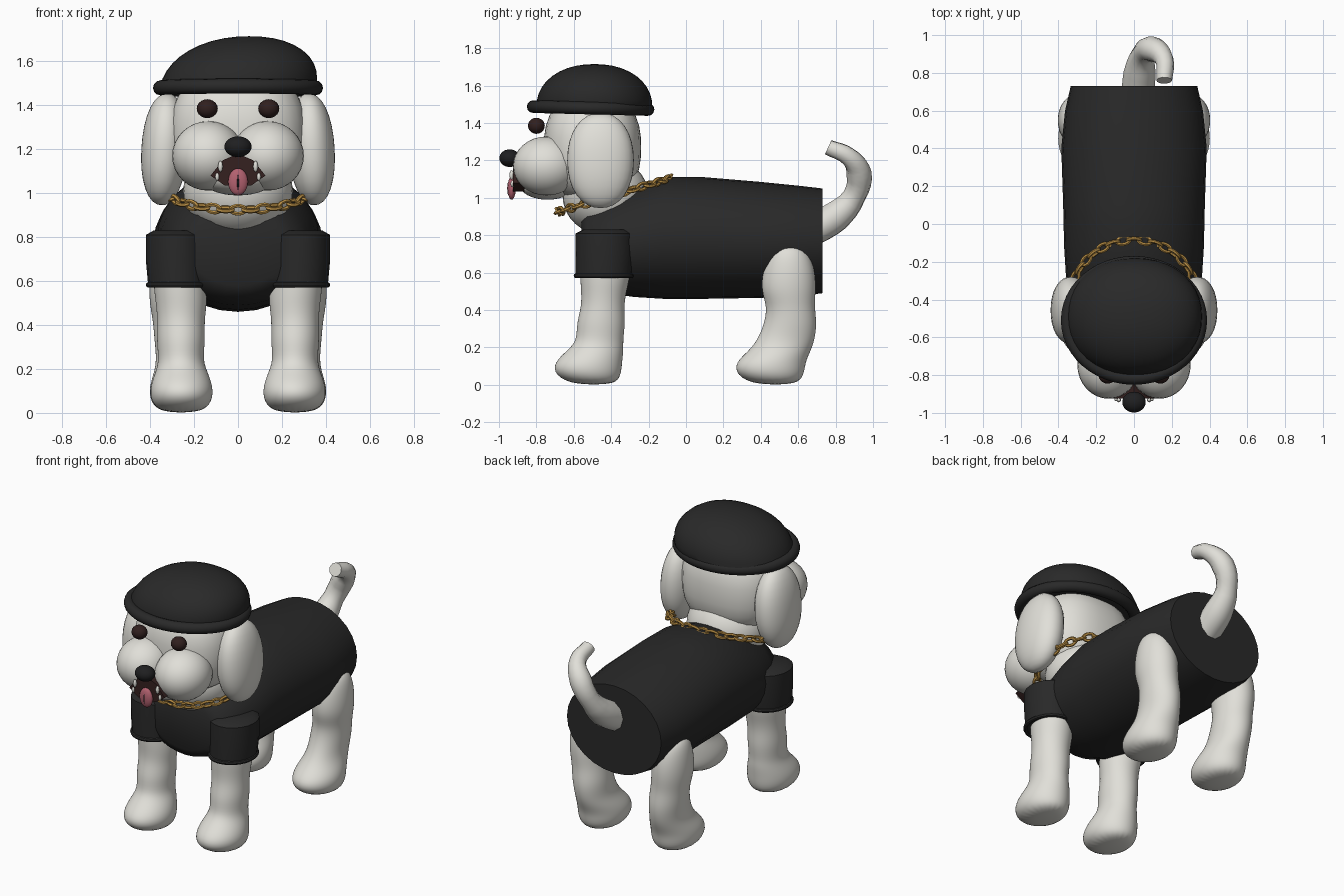
import bpy, bmesh, math
from mathutils import Vector, Matrix

if "Cube" in bpy.data.objects:
    bpy.data.objects.remove(bpy.data.objects["Cube"], do_unlink=True)


def material(name, rgb):
    m = bpy.data.materials.new(name)
    m.use_nodes = True
    m.diffuse_color = (*rgb, 1)
    m.node_tree.nodes["Principled BSDF"].inputs["Base Color"].default_value = (*rgb, 1)
    return m


FUR = material("warm white fur", (0.75, 0.74, 0.69))
CLOTH = material("black cloth", (0.022, 0.022, 0.022))
NOSE = material("nose black", (0.014, 0.014, 0.015))
EYE = material("dark brown eye", (0.03, 0.014, 0.013))
MOUTH = material("dark mouth", (0.035, 0.015, 0.014))
PINK = material("tongue pink", (0.45, 0.12, 0.16))
GOLD = material("gold", (0.5, 0.28, 0.06))
made = []


def finish(name, bm, mat):
    bmesh.ops.recalc_face_normals(bm, faces=bm.faces)
    me = bpy.data.meshes.new(name)
    bm.to_mesh(me)
    bm.free()
    me.materials.append(mat)
    ob = bpy.data.objects.new(name, me)
    bpy.context.collection.objects.link(ob)
    made.append(ob)
    return ob


def ball(name, mat, centre, radii, p=2, tilt=0, segs=32):
    """Ellipsoid; p above 2 makes it boxier, tilt turns it about y."""
    bm = bmesh.new()
    bmesh.ops.create_uvsphere(bm, u_segments=segs, v_segments=segs // 2, radius=1)
    rot = Matrix.Rotation(tilt, 3, 'Y')
    for v in bm.verts:
        n = sum(abs(c) ** p for c in v.co) ** (1 / p)
        v.co = rot @ Vector([c / n * r for c, r in zip(v.co, radii)]) + Vector(centre)
    return finish(name, bm, mat)


def loft(name, mat, rings, axis='z', segs=20, smooth=0):
    """Closed skin over elliptical rings: position, centre a, centre b, radius a, radius b."""
    bm = bmesh.new()
    loops = []
    for t, a, b, ra, rb in rings:
        loop = []
        for i in range(segs):
            w = math.tau * i / segs
            u, v = a + ra * math.cos(w), b + rb * math.sin(w)
            loop.append(bm.verts.new((u, v, t) if axis == 'z' else (u, t, v)))
        loops.append(loop)
    for low, high in zip(loops, loops[1:]):
        for i in range(segs):
            j = (i + 1) % segs
            bm.faces.new((low[i], low[j], high[j], high[i]))
    bm.faces.new(loops[0])
    bm.faces.new(loops[-1])
    ob = finish(name, bm, mat)
    if smooth:
        ob.modifiers.new("Smooth", 'SUBSURF').levels = smooth
        ob.modifiers["Smooth"].render_levels = smooth
    return ob


def ring(bm, matrix, major, minor, segs, sides, stretch=(1, 1)):
    """Add a torus lying in the local xy plane, its outline stretched."""
    grid = []
    for i in range(segs):
        a = math.tau * i / segs
        row = []
        for k in range(sides):
            b = math.tau * k / sides
            r = minor * math.cos(b)
            co = Vector(((major * stretch[0] + r) * math.cos(a),
                         (major * stretch[1] + r) * math.sin(a), minor * math.sin(b)))
            row.append(bm.verts.new(matrix @ co))
        grid.append(row)
    for i in range(segs):
        for k in range(sides):
            n, m = (i + 1) % segs, (k + 1) % sides
            bm.faces.new((grid[i][k], grid[n][k], grid[n][m], grid[i][m]))


# Head, neck and muzzle
ball("head", FUR, (0, -0.5, 1.27), (0.31, 0.26, 0.29), p=2.5)
ball("neck", FUR, (0, -0.43, 1.01), (0.25, 0.23, 0.21))
ball("chin", FUR, (0, -0.74, 1.07), (0.17, 0.15, 0.08))
ball("nose", NOSE, (0, -0.943, 1.212), (0.062, 0.055, 0.047))
for s, side in ((1, "left"), (-1, "right")):
    ball(side + "_cheek", FUR, (s * 0.135, -0.745, 1.17), (0.165, 0.18, 0.158))
    ball(side + "_eye", EYE, (s * 0.14, -0.8, 1.385), (0.048, 0.045, 0.043), segs=20)
    ball(side + "_ear", FUR, (s * 0.335, -0.457, 1.2), (0.105, 0.178, 0.255), p=2.15, tilt=s * -0.06)
    ball(side + "_upper_tooth", FUR, (s * 0.08, -0.932, 1.122), (0.011, 0.012, 0.026), segs=12)
    ball(side + "_lower_tooth", FUR, (s * 0.095, -0.928, 1.075), (0.009, 0.01, 0.018), segs=12)

# Open mouth with tongue
bm = bmesh.new()
outline = [(0, 1.18), (0.07, 1.15), (0.125, 1.08), (0.06, 1.035),
           (-0.06, 1.035), (-0.125, 1.08), (-0.07, 1.15)]
face = bm.faces.new([bm.verts.new((x, -0.925, z)) for x, z in outline])
back = bmesh.ops.extrude_face_region(bm, geom=[face])["geom"]
for v in back:
    if isinstance(v, bmesh.types.BMVert):
        v.co.y = -0.82
finish("mouth", bm, MOUTH)
ball("tongue", PINK, (0, -0.932, 1.052), (0.045, 0.022, 0.062), segs=24)
ball("tongue_groove", NOSE, (0, -0.95, 1.05), (0.005, 0.006, 0.035), segs=12)

# Cap: leaning crown and rolled brim
crown = ball("cap_crown", CLOTH, (0, -0.49, 1.485), (0.355, 0.31, 0.23), p=2.15, segs=40)
for v in crown.data.vertices:
    h = v.co.z - 1.485
    if h < 0:
        v.co.z = 1.485 + h * 0.1
    else:
        v.co.x += 0.22 * h
bm = bmesh.new()
ring(bm, Matrix.Translation((0, -0.51, 1.48)) @ Matrix.Rotation(-0.025, 4, 'X'),
     1, 0.034, 48, 12, (0.353, 0.307))
finish("cap_brim", bm, CLOTH)

# Shirt body, cut flat at the rear
loft("shirt_body", CLOTH, [
    (-0.56, 0, 0.74, 0.22, 0.16), (-0.53, 0, 0.74, 0.28, 0.21),
    (-0.42, 0, 0.75, 0.33, 0.26), (-0.28, 0, 0.765, 0.36, 0.295),
    (-0.12, 0, 0.785, 0.37, 0.325), (0.1, 0, 0.785, 0.375, 0.325),
    (0.4, 0, 0.775, 0.385, 0.31), (0.6, 0, 0.77, 0.365, 0.295),
    (0.73, 0, 0.77, 0.335, 0.28)], axis='y', segs=28)

# Legs, sleeves and hems
front_leg = [(0.8, 0.27, -0.43, 0.11, 0.12), (0.6, 0.265, -0.43, 0.125, 0.14),
             (0.5, 0.257, -0.44, 0.118, 0.122), (0.42, 0.26, -0.445, 0.108, 0.115),
             (0.33, 0.26, -0.455, 0.112, 0.132), (0.24, 0.26, -0.46, 0.102, 0.125),
             (0.19, 0.257, -0.48, 0.118, 0.148), (0.12, 0.257, -0.525, 0.146, 0.186),
             (0.05, 0.257, -0.525, 0.143, 0.18), (0, 0.257, -0.49, 0.09, 0.11)]
rear_leg = [(0.75, 0.3, 0.55, 0.05, 0.06), (0.71, 0.3, 0.55, 0.092, 0.112),
            (0.6, 0.292, 0.55, 0.115, 0.144), (0.5, 0.29, 0.548, 0.115, 0.148),
            (0.42, 0.28, 0.56, 0.108, 0.128), (0.33, 0.27, 0.56, 0.112, 0.142),
            (0.24, 0.265, 0.535, 0.107, 0.155), (0.18, 0.26, 0.5, 0.125, 0.168),
            (0.12, 0.26, 0.45, 0.146, 0.19), (0.05, 0.26, 0.45, 0.143, 0.184),
            (0, 0.26, 0.48, 0.09, 0.11)]
sleeve = [(0.83, 0.275, -0.43, 0.11, 0.12), (0.81, 0.28, -0.435, 0.14, 0.155),
          (0.7, 0.28, -0.435, 0.14, 0.157), (0.58, 0.275, -0.44, 0.134, 0.15)]
for s, side in ((1, "left"), (-1, "right")):
    for part, rings, mat, sub in (("front_leg", front_leg, FUR, 2), ("rear_leg", rear_leg, FUR, 2),
                                  ("sleeve", sleeve, CLOTH, 0)):
        loft(side + "_" + part, mat, [(t, s * a, b, ra, rb) for t, a, b, ra, rb in rings], smooth=sub)
    bm = bmesh.new()
    ring(bm, Matrix.Translation((s * 0.275, -0.44, 0.583)), 1, 0.013, 28, 8, (0.132, 0.148))
    finish(side + "_sleeve_hem", bm, CLOTH)

# Curled tail
curve = bpy.data.curves.new("tail", 'CURVE')
curve.dimensions = '3D'
curve.bevel_depth = 1
curve.bevel_resolution = 3
curve.use_fill_caps = True
path = [(0.02, 0.66, 0.82, 0.09), (0.03, 0.8, 0.9, 0.085), (0.05, 0.9, 1.01, 0.062),
        (0.1, 0.925, 1.13, 0.068), (0.16, 0.87, 1.22, 0.05), (0.16, 0.76, 1.27, 0.042)]
spline = curve.splines.new('BEZIER')
spline.bezier_points.add(len(path) - 1)
for point, (x, y, z, r) in zip(spline.bezier_points, path):
    point.co = (x, y, z)
    point.radius = r
    point.handle_left_type = point.handle_right_type = 'AUTO'
spline.resolution_u = 4
curve.materials.append(FUR)
tail = bpy.data.objects.new("tail", curve)
bpy.context.collection.objects.link(tail)
made.append(tail)

# Gold chain: links alternately turned along a tilted loop
bm = bmesh.new()
count = 36
for i in range(count):
    a = math.tau * i / count
    y = -0.385 - 0.3 * math.cos(a)
    spot = Vector((0.33 * math.sin(a), y, 0.925 + 0.3 * (y + 0.685)))
    along = Vector((0.33 * math.cos(a), 0.3 * math.sin(a), 0.09 * math.sin(a)))
    turn = along.to_track_quat('X', 'Z').to_matrix().to_4x4()
    roll = Matrix.Rotation(math.radians(25 if i % 2 else 115), 4, 'X')
    ring(bm, Matrix.Translation(spot) @ turn @ roll, 1, 0.0095, 14, 6, (0.034, 0.02))
finish("neck_chain", bm, GOLD)

# Smooth shading with crisp hems and cuts
bpy.ops.object.select_all(action='DESELECT')
for ob in made:
    ob.select_set(True)
bpy.context.view_layer.objects.active = tail
bpy.ops.object.convert(target='MESH')
bpy.ops.object.shade_smooth_by_angle(angle=math.radians(40))
